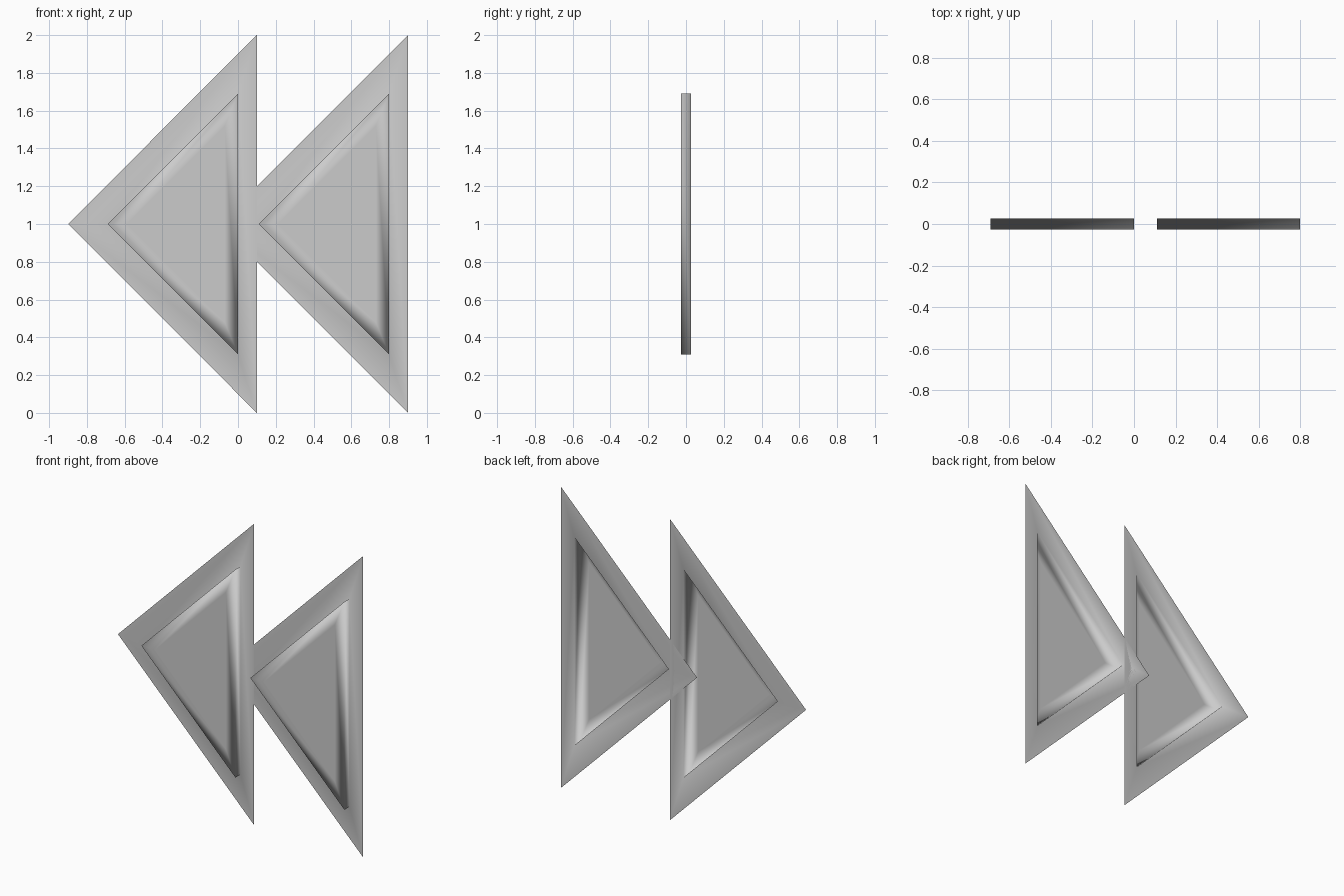
import bpy
import bmesh

cube = bpy.data.objects.get("Cube")
if cube:
    bpy.data.objects.remove(cube, do_unlink=True)

BACK, FRONT = 0.027, -0.027

grey = bpy.data.materials.new("light grey")
grey.use_nodes = True
colour = (0.6, 0.6, 0.6, 1)
grey.diffuse_color = colour
grey.node_tree.nodes["Principled BSDF"].inputs["Base Color"].default_value = colour


def triangle(bm, tip, edge, half, y):
    """Triangle ring pointing to -x with an upright edge on the right."""
    return [bm.verts.new(p) for p in ((tip, y, 1), (edge, y, 1 - half), (edge, y, 1 + half))]


def bridge(bm, a, b):
    for i in range(3):
        j = (i + 1) % 3
        bm.faces.new((a[i], a[j], b[j], b[i]))


def arrow_panel(name, shift):
    bm = bmesh.new()
    # thin flange, pocket wall, front border and flat centre
    rings = [
        triangle(bm, -0.9, 0.1, 1.0, BACK),
        triangle(bm, -0.69, 0.0, 0.69, BACK),
        triangle(bm, -0.69, 0.0, 0.69, FRONT),
        triangle(bm, -0.59, -0.07, 0.52, FRONT),
    ]
    for outer, inner in zip(rings, rings[1:]):
        bridge(bm, outer, inner)
    bm.faces.new(rings[-1])
    for face in bm.faces:
        face.smooth = True
    mesh = bpy.data.meshes.new(name)
    bm.to_mesh(mesh)
    bm.free()
    mesh.materials.append(grey)
    panel = bpy.data.objects.new(name, mesh)
    panel.location.x = shift
    bpy.context.collection.objects.link(panel)


arrow_panel("right_arrow_panel", 0.0)
arrow_panel("left_arrow_panel", 0.8)
